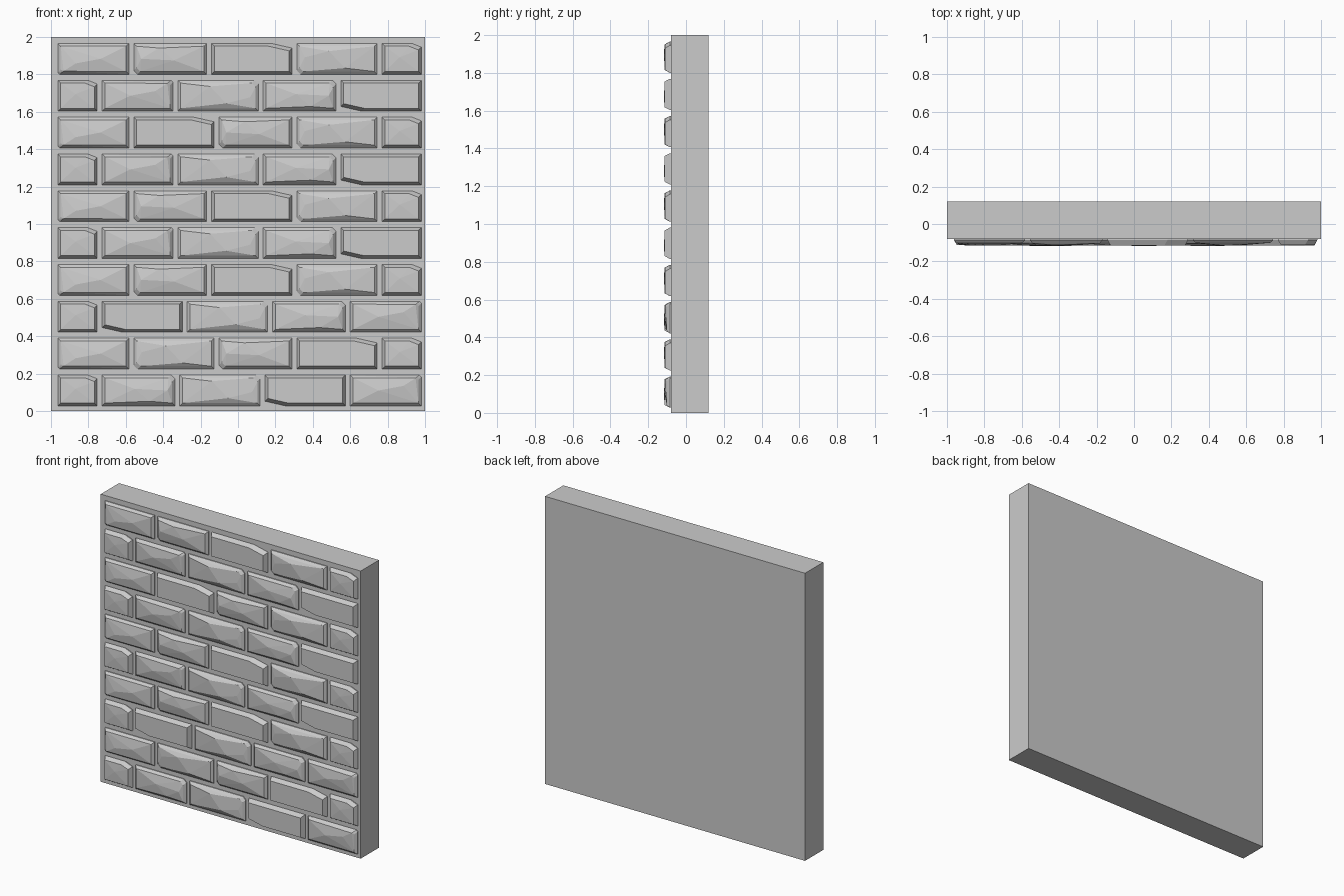
import bpy, bmesh, math

if "Cube" in bpy.data.objects:
    bpy.data.objects.remove(bpy.data.objects["Cube"])

FACE_Y = -0.08      # front plane of the wall slab
H = 0.165           # brick height
PITCH = 0.197       # row spacing

# Kind: name, width, top-right corner cut, shoulder depth, carved ridge points
# (ridge points: fraction across, fraction up, depth)
BRICKS = {
    "S": ("small_brick", .21, (.05, .02), .031, [(.45, .55, .036)]),
    "P": ("plain_brick", .43, (.11, .025), .034, []),
    "W": ("wavy_brick", .43, (.02, .02), .020,
          [(.60, .25, .036), (.40, .80, .034), (.90, .45, .026)]),
    "D": ("chipped_brick", .39, (.02, .02), .023,
          [(.45, .55, .037), (.90, .50, .036), (.65, .15, .033)]),
    "E": ("pointed_brick", .38, (.01, .01), .022,
          [(.40, .50, .036), (.75, .65, .035), (.92, .90, .030)]),
}


def cut_rect(w, cut, inset):
    # Rectangle with a sliced top-right corner, shrunk by an inset
    x0, x1, z0, z1 = inset - w / 2, w / 2 - inset, inset - H / 2, H / 2 - inset
    return [(x0, z0), (x1, z0), (x1, z1 - cut[1]), (x1 - cut[0], z1), (x0, z1)]


def brick_mesh(name, width, cut, depth, ridge):
    # Convex hull of outline, shoulder and ridge gives the hewn facets
    pts = [(x, z, d) for d in (-.004, .006) for x, z in cut_rect(width, cut, 0)]
    pts += [(x, z, depth) for x, z in cut_rect(width, cut, .015)]
    pts += [((u - .5) * width, (v - .5) * H, d) for u, v, d in ridge]
    bm = bmesh.new()
    for x, z, d in pts:
        bm.verts.new((x, -d, z))
    bmesh.ops.convex_hull(bm, input=bm.verts)
    loose = [v for v in bm.verts if not v.link_faces]
    bmesh.ops.delete(bm, geom=loose, context='VERTS')
    bmesh.ops.dissolve_limit(bm, angle_limit=.01, verts=bm.verts, edges=bm.edges)
    bmesh.ops.recalc_face_normals(bm, faces=bm.faces)
    mesh = bpy.data.meshes.new(name)
    bm.to_mesh(mesh)
    bm.free()
    return mesh


# Wall slab
bpy.ops.mesh.primitive_cube_add(size=1, location=(0, .02, 1))
slab = bpy.context.object
slab.name = "wall_slab"
slab.scale = (2, .2, 2)

# Brick courses, bottom to top, laid left to right with even joints
meshes = {k: brick_mesh(*spec) for k, spec in BRICKS.items()}
ROWS = "SDWPE EWDPS SPWDE EDPWS SEWDP EDPWS SEWDP EPDWS SEWDP EDPWS".split()
for r, kinds in enumerate(ROWS):
    turned_row = r % 2 == 1
    x = -.963
    joint = (1.943 - sum(BRICKS[k][1] for k in kinds)) / (len(kinds) - 1)
    for c, k in enumerate(kinds):
        name, width = BRICKS[k][:2]
        brick = bpy.data.objects.new(f"{name}_{r}_{c}", meshes[k])
        brick.location = (x + width / 2, FACE_Y, .11 + r * PITCH)
        # Alternate courses use the same stones turned half round
        if k != "S" and turned_row != (k == "P"):
            brick.rotation_euler.y = math.pi
        bpy.context.collection.objects.link(brick)
        x += width + joint
